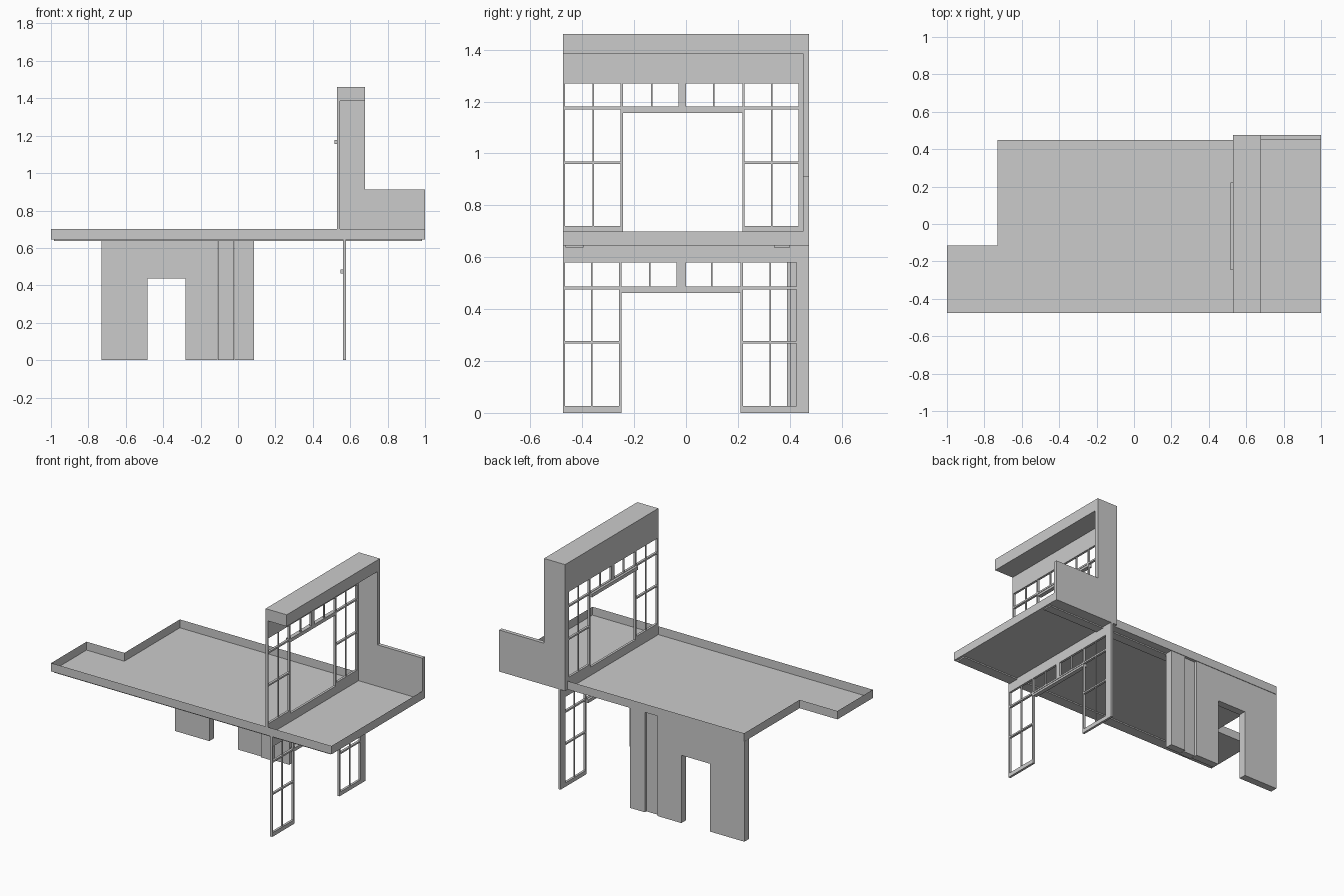
import bpy, bmesh

if "Cube" in bpy.data.objects:
    bpy.data.objects.remove(bpy.data.objects["Cube"])


def finish(name, bm):
    bmesh.ops.recalc_face_normals(bm, faces=bm.faces)
    me = bpy.data.meshes.new(name)
    bm.to_mesh(me)
    bm.free()
    ob = bpy.data.objects.new(name, me)
    bpy.context.collection.objects.link(ob)
    return ob


def add_box(bm, x0, x1, y0, y1, z0, z1):
    vs = bmesh.ops.create_cube(bm, size=1)["verts"]
    for v in vs:
        v.co = (x1 if v.co.x > 0 else x0,
                y1 if v.co.y > 0 else y0,
                z1 if v.co.z > 0 else z0)


def boxes(name, *dims):
    bm = bmesh.new()
    for d in dims:
        add_box(bm, *d)
    return finish(name, bm)


def wall(name, outline, y0, y1):
    """Extrude an x-z outline from y0 to y1."""
    bm = bmesh.new()
    f = bm.faces.new([bm.verts.new((x, y0, z)) for x, z in outline])
    ext = bmesh.ops.extrude_face_region(bm, geom=[f], use_keep_orig=True)
    for v in ext["geom"]:
        if isinstance(v, bmesh.types.BMVert):
            v.co.y = y1
    return finish(name, bm)


# floor tray: thin sheet with two sunk strips and an upstand round the edge
def floor_tray():
    xs = [-1, -.985, -.73, -.718, .985, 1]
    ys = [-.475, -.465, -.395, -.115, .34, .40, .45]
    bm = bmesh.new()
    v = {(i, j): bm.verts.new((x, y, .646))
         for i, x in enumerate(xs) for j, y in enumerate(ys)}
    sunk = []
    for i in range(5):
        for j in range(6):
            if i < 2 and j > 2:
                continue
            f = bm.faces.new([v[i, j], v[i + 1, j], v[i + 1, j + 1], v[i, j + 1]])
            if (j == 1 and 1 <= i <= 3) or (j == 4 and i == 3):
                sunk.append(f)
    bmesh.ops.delete(bm, geom=[w for w in bm.verts if not w.link_faces], context='VERTS')
    rim = [e for e in bm.edges if e.is_boundary]
    for g in bmesh.ops.extrude_edge_only(bm, edges=rim)["geom"]:
        if isinstance(g, bmesh.types.BMVert):
            g.co.z = .70
    for g in bmesh.ops.extrude_face_region(bm, geom=sunk)["geom"]:
        if isinstance(g, bmesh.types.BMVert):
            g.co.z = .638
    finish("floor_tray", bm)


floor_tray()


# glazed screen: two side panels, a transom row, a solid band and a door track
def screen(name, x, base, ys, rows, top, track, outer, mid_post):
    x0, x1 = x
    xm0, xm1 = x0 + .003, x1 - .003
    sill, mid, trans, band = rows
    l0, l1, l2, l3, c0, c1, r3, r0, r1, r2 = ys
    bm = bmesh.new()
    for a, m, b in ((l0, l1, l2), (r0, r1, r2)):
        add_box(bm, x0, x1, a, b, base, sill)
        add_box(bm, x0, x1, a, b, mid - .005, mid + .005)
        add_box(bm, x0, x1, a, a + .009, base, band)
        add_box(bm, x0, x1, b - .009, b, base, band)
        add_box(bm, xm0, xm1, m - .003, m + .003, base, band)
    for m in (l3, r3):
        add_box(bm, xm0, xm1, m - .003, m + .003, trans, band)
    add_box(bm, x0, x1, c0, c1, trans, band)
    add_box(bm, x0, x1, l0, r2, trans - .006, trans + .005)
    add_box(bm, x0, x1, l0, outer, band, top)
    add_box(bm, x0, x1, r2, outer, base, band)
    finish(name + "_frame", bm)
    boxes(name + "_door_track", (x0 - .015, x0 + .012, l2 - .002, r0 + .005, *track))


screen("upper_screen", (.53, .545), .70,
       (-.475, -.358, -.243, -.132, -.028, 0, .107, .217, .33, .442),
       (.72, .964, 1.176, 1.27), 1.385, (1.156, 1.178), .45, None)
screen("lower_screen", (.562, .577), 0,
       (-.475, -.364, -.249, -.14, -.036, 0, .10, .21, .325, .434),
       (.026, .273, .482, .58), .646, (.463, .484), .475, None)
boxes("upper_sill", (.53, .545, -.475, .45, .646, .70))

# header beam and stepped rear wall of the upper storey
boxes("header_beam", (.53, .68, -.475, .475, 1.385, 1.46))
wall("upper_rear_wall", [(.53, .645), (1, .645), (1, .913), (.68, .913),
                         (.68, 1.385), (.53, 1.385)], .45, .475)

# lower rear wall with doorway, recessed column and return panel
wall("lower_rear_wall", [(-.73, 0), (-.485, 0), (-.485, .437), (-.28, .437),
                         (-.28, 0), (-.11, 0), (-.11, .645), (-.73, .645)], .40, .448)
boxes("wall_column", (-.108, -.022, .39, .432, 0, .645))
boxes("wall_end_panel", (-.02, .086, .40, .448, 0, .645))
